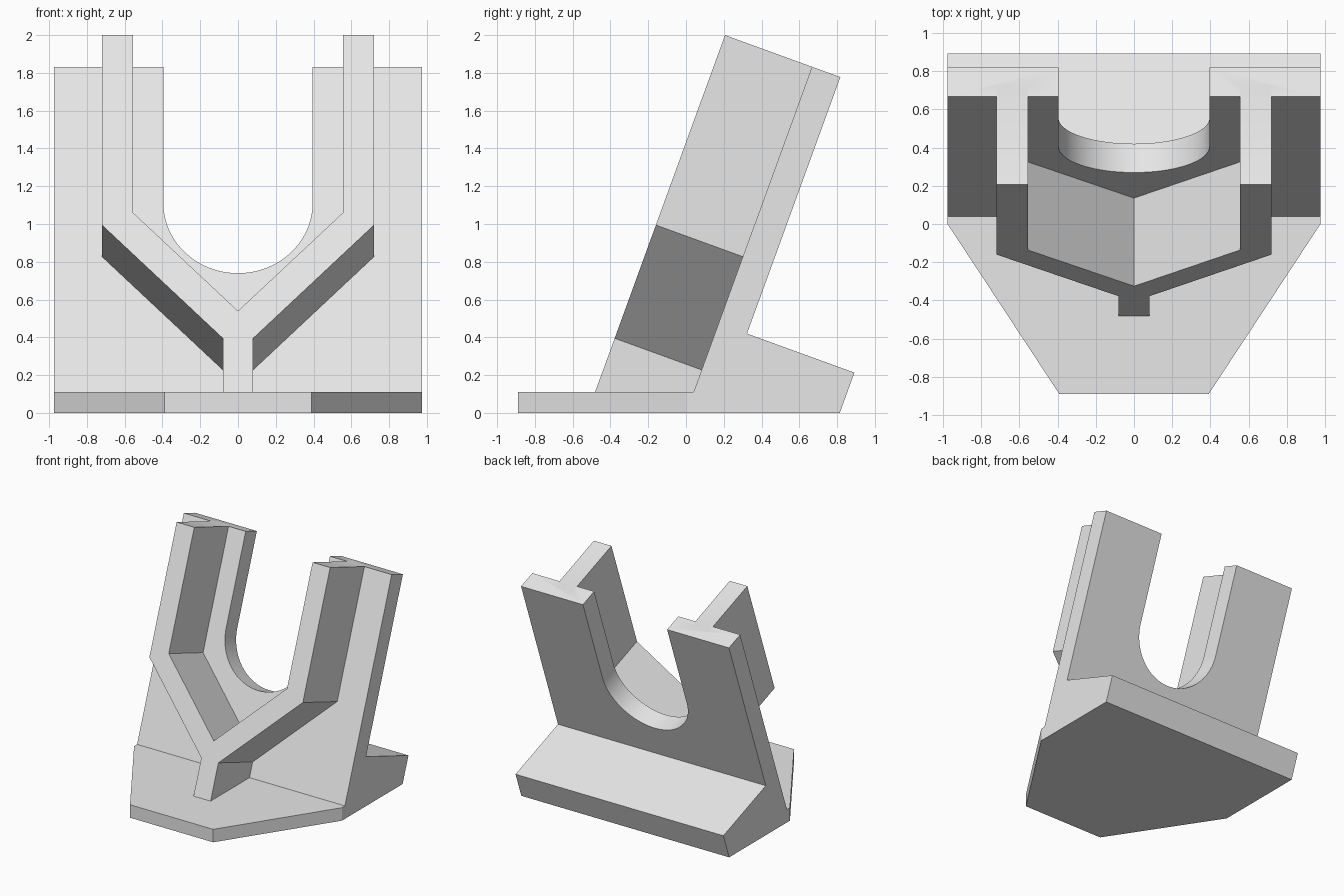
import bpy
import bmesh
import math
from mathutils import Vector

cube = bpy.data.objects.get("Cube")
if cube:
    bpy.data.objects.remove(cube)

TILT = math.radians(20)
S, C = math.sin(TILT), math.cos(TILT)
HALF_WIDTH = 0.975
TOP = 1.95        # length of the leaning plate along its slope
BASE_TOP = 0.11

grey = bpy.data.materials.new("light grey")
grey.use_nodes = True
grey.diffuse_color = (0.8, 0.8, 0.8, 1)
grey.node_tree.nodes["Principled BSDF"].inputs["Base Color"].default_value = (0.8, 0.8, 0.8, 1)


def leaning(x, v, d):
    """Point at height v up the slope and d out in front of it."""
    return Vector((x, v * S - d * C, v * C + d * S))


def prism(name, start, end, cuts=()):
    """Solid between two matching outlines, trimmed by (point, normal) planes."""
    bm = bmesh.new()
    a = [bm.verts.new(p) for p in start]
    b = [bm.verts.new(p) for p in end]
    bm.faces.new(a)
    bm.faces.new(b[::-1])
    for i in range(len(a)):
        j = (i + 1) % len(a)
        bm.faces.new((a[j], a[i], b[i], b[j]))
    for point, normal in cuts:
        geom = bm.verts[:] + bm.edges[:] + bm.faces[:]
        cut = bmesh.ops.bisect_plane(bm, geom=geom, plane_co=point, plane_no=normal,
                                     clear_outer=True)["geom_cut"]
        edges = [e for e in cut if isinstance(e, bmesh.types.BMEdge)]
        bmesh.ops.holes_fill(bm, edges=edges)
    bmesh.ops.recalc_face_normals(bm, faces=bm.faces)
    mesh = bpy.data.meshes.new(name)
    bm.to_mesh(mesh)
    bm.free()
    mesh.materials.append(grey)
    obj = bpy.data.objects.new(name, mesh)
    bpy.context.collection.objects.link(obj)
    return obj


def combine(target, other, operation):
    """Apply a boolean and discard the helper."""
    mod = target.modifiers.new(operation, "BOOLEAN")
    mod.operation, mod.solver, mod.object = operation, "EXACT", other
    bpy.context.view_layer.objects.active = target
    bpy.ops.object.modifier_apply(modifier=mod.name)
    bpy.data.objects.remove(other)


# Body: base, heel and leaning plate as one side profile, front corners cut off
side = [Vector((0, -0.89, 0)), Vector((0, 0.765 / C, 0)),
        leaning(0, 0.505, -0.765), leaning(0, 0.505, -0.16),
        leaning(0, TOP, -0.16), leaning(0, TOP, 0),
        Vector((0, BASE_TOP * S / C, BASE_TOP)), Vector((0, -0.89, BASE_TOP))]
shift = Vector((HALF_WIDTH, 0, 0))
corners = [((s * HALF_WIDTH, 0, 0), (s * 0.89, -0.585, 0)) for s in (-1, 1)]
stand = prism("leaning_stand", [p - shift for p in side], [p + shift for p in side], corners)

# Round-bottomed opening in the plate
radius, centre = 0.395, 1.182
arc = [(radius * math.cos(t), centre - radius * math.sin(t))
       for t in (math.pi * i / 40 for i in range(41))]
opening = arc + [(-radius, 2.3), (radius, 2.3)]
cutter = prism("opening_cutter", [leaning(x, v, -0.4) for x, v in opening],
               [leaning(x, v, 0.1) for x, v in opening])
cutter.hide_render = True
combine(stand, cutter, "DIFFERENCE")

# Y-shaped rib on the front of the plate
half = [(0.555, 0.949), (0.555, TOP), (0.72, TOP), (0.72, 0.88), (0.08, 0.242), (0.08, -0.3)]
rib_outline = [(0, 0.396)] + half + [(-x, v) for x, v in reversed(half)]
rib = prism("front_rib", [leaning(x, v, -0.06) for x, v in rib_outline],
            [leaning(x, v, 0.49) for x, v in rib_outline],
            [((0, 0, 0.05), (0, 0, -1))])
combine(stand, rib, "UNION")

# Smooth the rounded opening, keep the other edges sharp
bpy.ops.object.select_all(action="DESELECT")
stand.select_set(True)
bpy.context.view_layer.objects.active = stand
bpy.ops.object.shade_smooth_by_angle(angle=math.radians(30))
